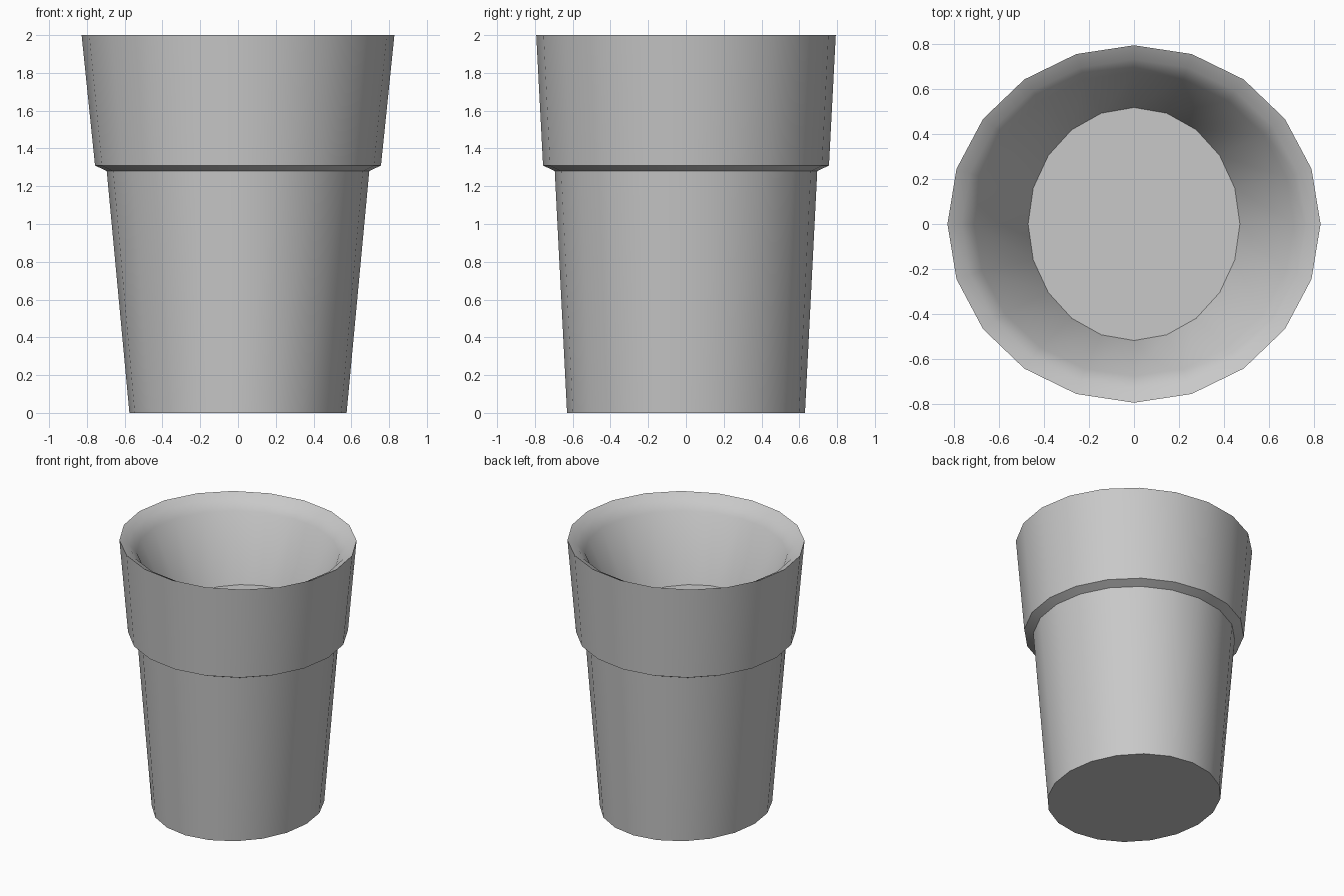
import bpy, bmesh
from math import sin, cos, tau, radians

cube = bpy.data.objects.get("Cube")
if cube:
    bpy.data.objects.remove(cube, do_unlink=True)

SIDES = 20

grey = bpy.data.materials.new("plain grey")
grey.use_nodes = True
colour = (0.58, 0.58, 0.58, 1)
grey.diffuse_color = colour
grey.node_tree.nodes["Principled BSDF"].inputs["Base Color"].default_value = colour

# Profile as (x radius, y radius, height), from the base up and into the cup
profile = [
    (0.575, 0.63, 0),       # base
    (0.695, 0.695, 1.28),   # top of lower body
    (0.757, 0.757, 1.31),   # collar step
    (0.828, 0.793, 2),      # rim
    (0.765, 0.73, 1.967),   # rim bevel
    (0.71, 0.675, 1.905),   # top of inner wall
    (0.47, 0.517, 1.43),    # inner floor
]

bm = bmesh.new()
rings = []
for rx, ry, z in profile:
    rings.append([bm.verts.new((rx * cos(tau * i / SIDES), ry * sin(tau * i / SIDES), z))
                  for i in range(SIDES)])

# Walls between neighbouring rings, then the base and the inner floor
for low, high in zip(rings, rings[1:]):
    for i in range(SIDES):
        j = (i + 1) % SIDES
        bm.faces.new((low[i], low[j], high[j], high[i]))
bm.faces.new(rings[0][::-1])
bm.faces.new(rings[-1])
bmesh.ops.recalc_face_normals(bm, faces=bm.faces)

mesh = bpy.data.meshes.new("cup")
bm.to_mesh(mesh)
bm.free()
mesh.materials.append(grey)
cup = bpy.data.objects.new("cup", mesh)
bpy.context.collection.objects.link(cup)

# Smooth walls with crisp rim, collar and base
bpy.ops.object.select_all(action="DESELECT")
cup.select_set(True)
bpy.context.view_layer.objects.active = cup
bpy.ops.object.shade_smooth_by_angle(angle=radians(30))
